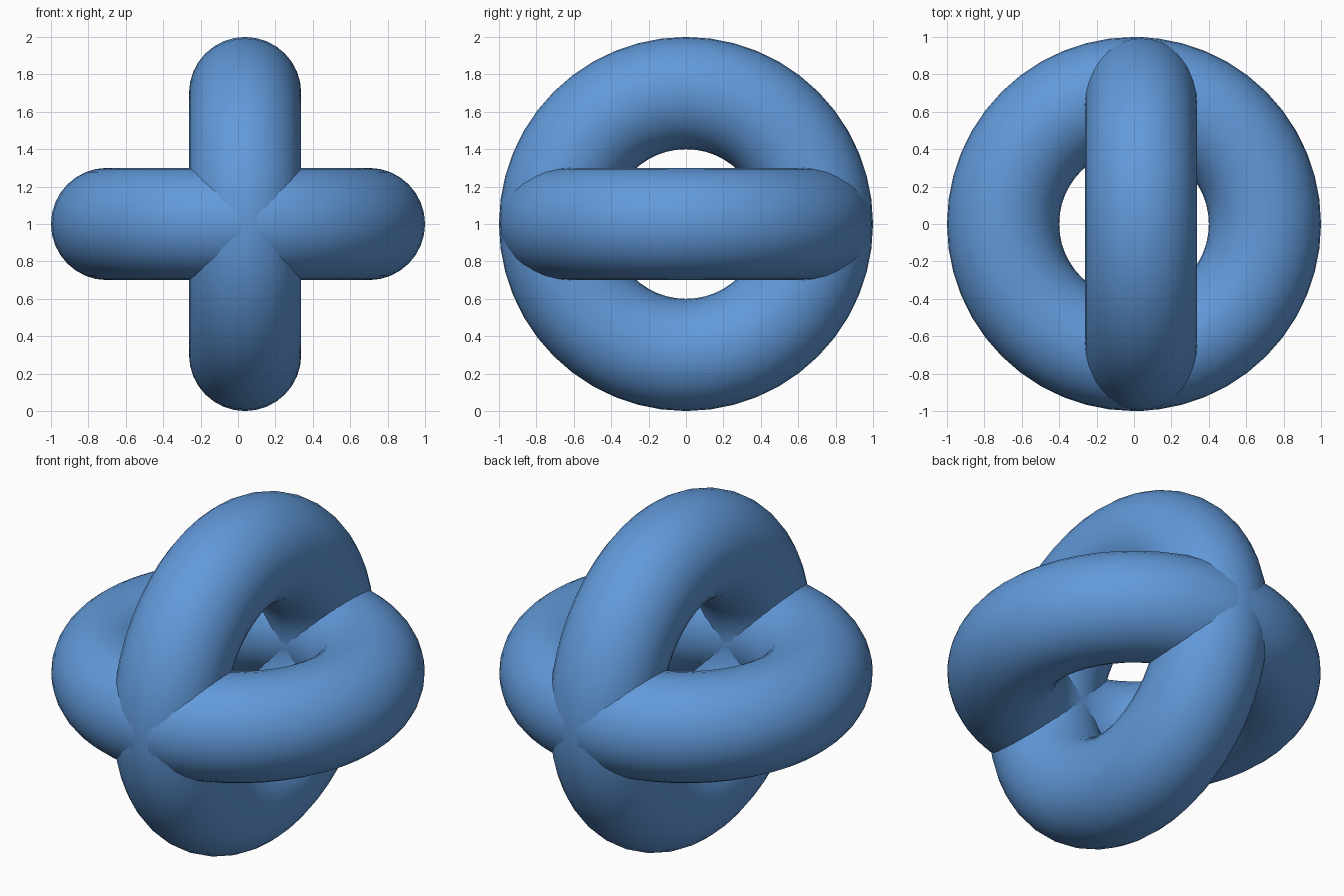
import bpy
from math import pi

if "Cube" in bpy.data.objects:
    bpy.data.objects.remove(bpy.data.objects["Cube"])

blue = bpy.data.materials.new("blue")
blue.diffuse_color = (0.12, 0.32, 0.70, 1)
blue.use_nodes = True
blue.node_tree.nodes["Principled BSDF"].inputs["Base Color"].default_value = blue.diffuse_color


def ring(name, location, rotation):
    bpy.ops.mesh.primitive_torus_add(
        major_radius=0.7, minor_radius=0.3,
        major_segments=48, minor_segments=32,
        location=location, rotation=rotation)
    ob = bpy.context.object
    ob.name = name
    ob.data.materials.append(blue)
    bpy.ops.object.shade_smooth()
    return ob


# Flat ring lying in the horizontal plane
ring("horizontal_ring", (0, 0, 1.0), (0, 0, 0))

# Upright ring crossing it, set slightly to the right
ring("vertical_ring", (0.038, 0, 1.0), (0, pi / 2, 0))
